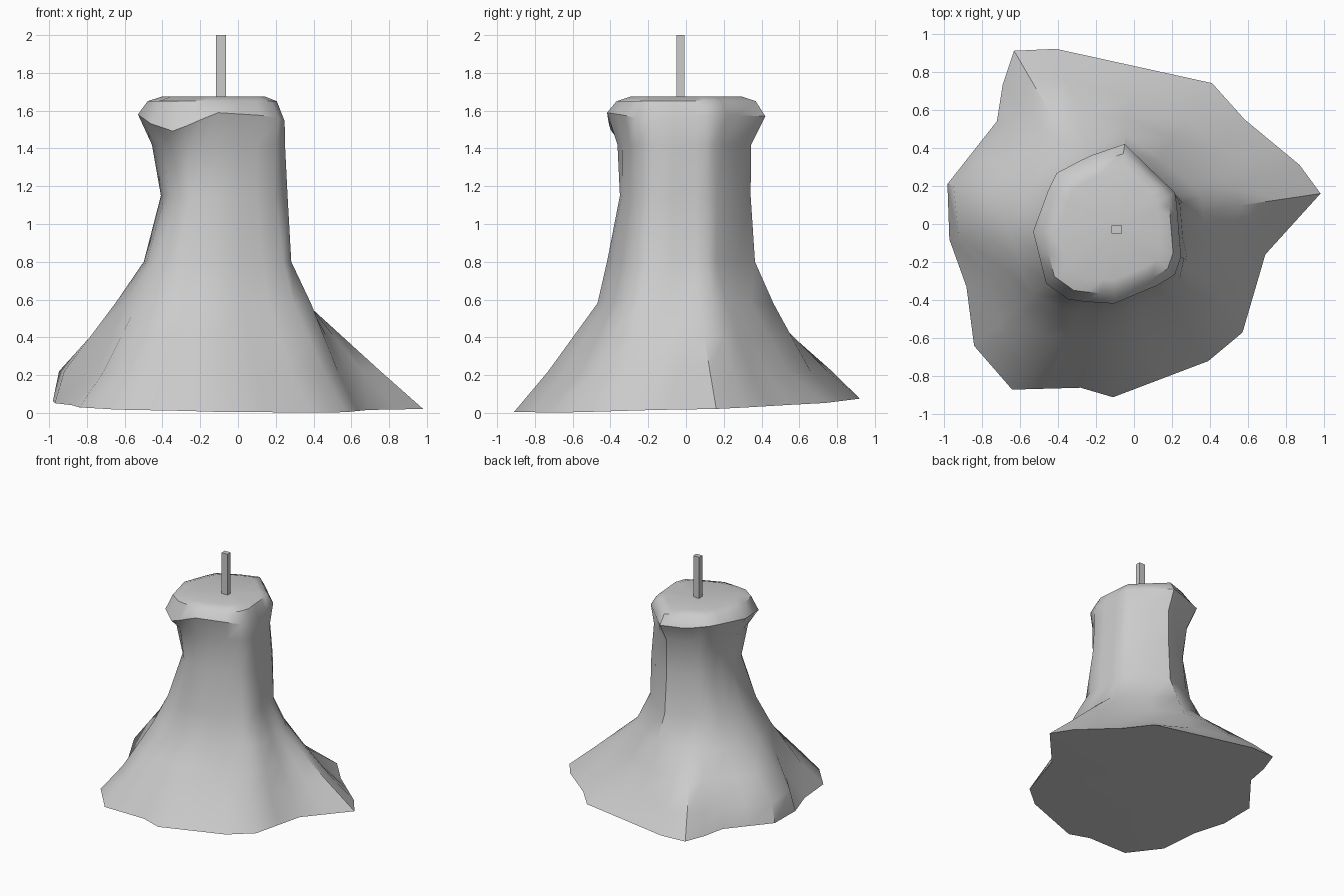
import bpy, bmesh, math
from mathutils import Vector

if "Cube" in bpy.data.objects:
    bpy.data.objects.remove(bpy.data.objects["Cube"])

wax = bpy.data.materials.new("grey_wax")
wax.diffuse_color = (0.6, 0.6, 0.6, 1)
wax.use_nodes = True
wax.node_tree.nodes["Principled BSDF"].inputs["Base Color"].default_value = wax.diffuse_color
CENTRE = Vector((-0.1, 0))

# Outline of the wax foot on the ground: x, y
FOOT = [(.98, .16), (.87, .31), (.58, .55), (.41, .74), (-.41, .92), (-.63, .91), (-.69, .73),
        (-.72, .54), (-.98, .21), (-.97, -.08), (-.88, -.33), (-.84, -.64), (-.64, -.87),
        (-.28, -.86), (-.11, -.91), (.39, -.72), (.57, -.57), (.69, -.16)]
# Outline across the slumped lobes: x, y
LOBES = [(.78, .16), (.62, .3), (.42, .42), (.2, .6), (-.54, .8), (-.66, .5), (-.95, .2),
         (-.95, -.06), (-.7, -.19), (-.8, -.37), (-.6, -.72), (-.1, -.73), (.5, -.45), (.57, -.12)]
# Rim of the pillar: x, y, height
RIM = [(.22, .16, 1.58), (-.06, .43, 1.57), (-.25, .35, 1.57), (-.42, .26, 1.6),
       (-.53, -.04, 1.58), (-.46, -.32, 1.53), (-.34, -.4, 1.49), (-.11, -.42, 1.59),
       (.2, -.29, 1.57), (.25, -.21, 1.54)]
# Pillar sections: height, x range, y range
PILLAR = [(.58, -.65, .39, -.47, .47), (.8, -.51, .285, -.42, .375),
          (1.15, -.41, .265, -.355, .365), (1.42, -.46, .25, -.365, .355)]


def foot_height(x, y):
    return max(0, .035 + .035 * y - .02 * x)


def remap(v, low, high, new_low, new_high):
    return new_low + (v - low) / (high - low) * (new_high - new_low)


def resample(outline, direction):
    """Point where a ray from the centre meets a closed outline of (x, y, z)."""
    for a, b in zip(outline, outline[1:] + outline[:1]):
        p, q = Vector(a[:2]) - CENTRE, Vector(b[:2]) - CENTRE
        edge = q - p
        det = direction.cross(edge)
        if abs(det) < 1e-9:
            continue
        r = p.cross(edge) / det
        t = p.cross(direction) / det
        if r > 0 and -1e-6 <= t <= 1 + 1e-6:
            xy = CENTRE + direction * r
            return Vector((xy.x, xy.y, a[2] + (b[2] - a[2]) * t))


def finish(name, bm):
    bmesh.ops.recalc_face_normals(bm, faces=bm.faces)
    mesh = bpy.data.meshes.new(name)
    bm.to_mesh(mesh)
    bm.free()
    mesh.materials.append(wax)
    ob = bpy.data.objects.new(name, mesh)
    bpy.context.collection.objects.link(ob)
    return ob


# Foot ring, with long edges halved
foot = []
for a, b in zip(FOOT, FOOT[1:] + FOOT[:1]):
    a, b = Vector(a), Vector(b)
    foot.append(a)
    if (b - a).length > .35:
        foot.append((a + b) / 2)
dirs = [(p - CENTRE).normalized() for p in foot]
n = len(dirs)

# Lobes, pillar sections and rim, all cut along the same directions
lobes = [resample([(x, y, .22) for x, y in LOBES], d) for d in dirs]
pillar = []
for z, x0, x1, y0, y1 in PILLAR:
    section = [(remap(x, -.53, .25, x0, x1), remap(y, -.42, .43, y0, y1), z) for x, y, _ in RIM]
    pillar.append([resample(section, d) for d in dirs])
shoulder = [a.lerp(b, .5) for a, b in zip(lobes, pillar[0])]
rim = [resample(RIM, d) for d in dirs]
rings = [[Vector((p.x, p.y, foot_height(p.x, p.y))) for p in foot], lobes, shoulder, *pillar, rim]
for scale, height in ((.88, 1.65), (.7, 1.675)):
    rings.append([Vector((-.1 + (p.x + .1) * scale, p.y * scale, height)) for p in rim])

# Wax body: loft through the rings, with a dished top and flat underside
bm = bmesh.new()
loops = [[bm.verts.new(p) for p in ring] for ring in rings]
for low, high in zip(loops, loops[1:]):
    for i in range(n):
        j = (i + 1) % n
        bm.faces.new((low[i], low[j], high[j], high[i]))
for loop, z in ((loops[-1], 1.65), (loops[0], .035)):
    hub = bm.verts.new((-.1, 0, z))
    for i in range(n):
        bm.faces.new((loop[i], loop[(i + 1) % n], hub))
body = finish("wax_body", bm)
bpy.context.view_layer.objects.active = body
body.select_set(True)
bpy.ops.object.shade_smooth_by_angle(angle=math.radians(40))

# Square wick
bm = bmesh.new()
bmesh.ops.create_cube(bm, size=1)
for v in bm.verts:
    v.co = (-.09 + v.co.x * .055, -.03 + v.co.y * .042, 1.815 + v.co.z * .37)
finish("wick", bm)
